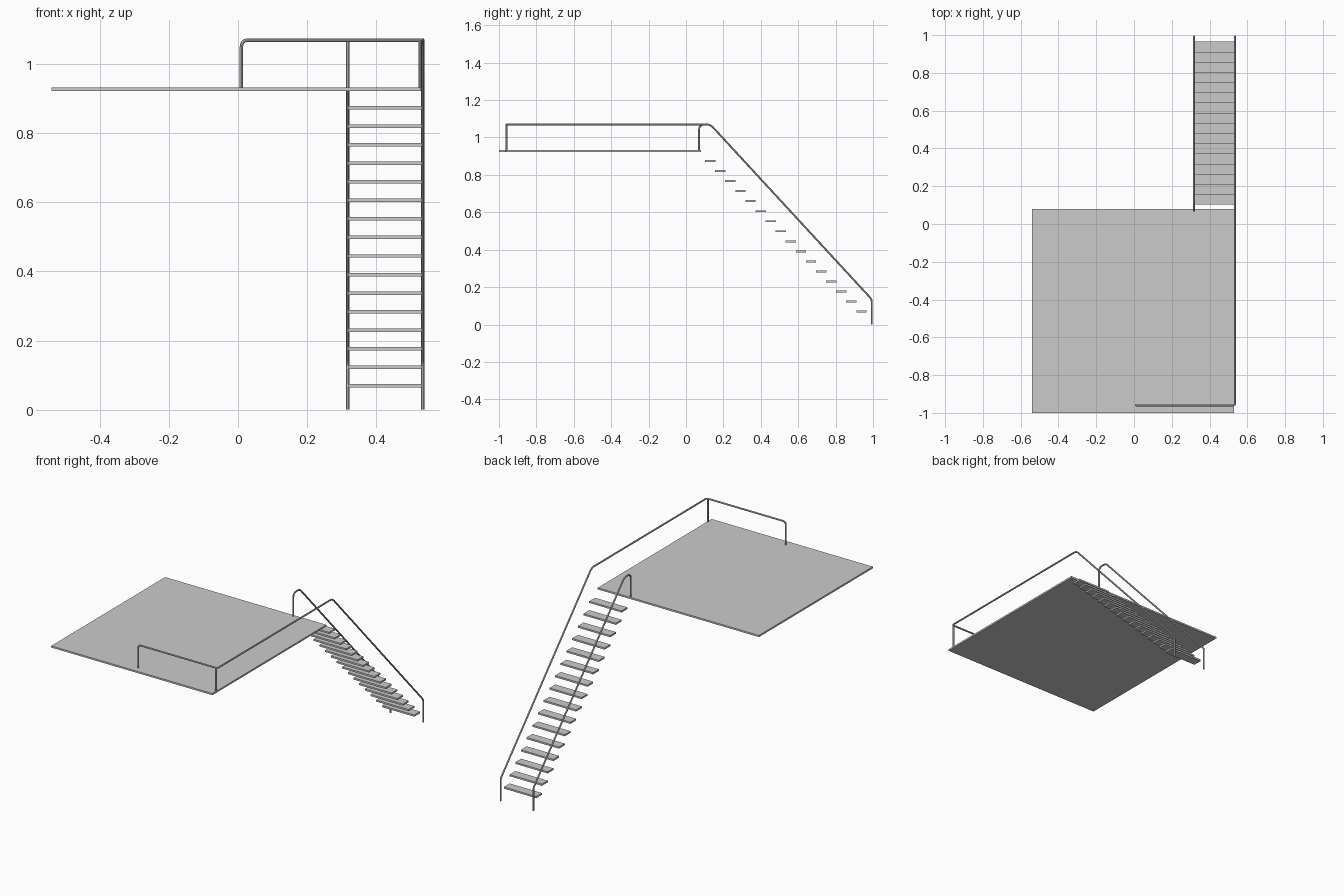
import bpy
from mathutils import Vector

if "Cube" in bpy.data.objects:
    bpy.data.objects.remove(bpy.data.objects["Cube"])

R = 0.005  # handrail tube radius


def box(name, lo, hi):
    lo, hi = Vector(lo), Vector(hi)
    bpy.ops.mesh.primitive_cube_add(size=1, location=(lo + hi) / 2)
    ob = bpy.context.object
    ob.name = name
    ob.scale = hi - lo
    bpy.ops.object.transform_apply(location=False, rotation=False, scale=True)
    return ob


def rounded(points, radii, steps=6):
    """Replace each inner corner by a short curved bend."""
    pts = [Vector(p) for p in points]
    out = [pts[0]]
    for a, b, c, r in zip(pts, pts[1:], pts[2:], radii):
        p = b + (a - b).normalized() * r
        q = b + (c - b).normalized() * r
        for i in range(steps + 1):
            t = i / steps
            out.append(p * (1 - t) ** 2 + b * 2 * t * (1 - t) + q * t ** 2)
    return out + [pts[-1]]


def tube(name, points, radii=(), radius=R):
    path = rounded(points, radii)
    cu = bpy.data.curves.new(name, 'CURVE')
    cu.dimensions = '3D'
    cu.bevel_depth = radius
    cu.bevel_resolution = 2
    cu.use_fill_caps = True
    sp = cu.splines.new('POLY')
    sp.points.add(len(path) - 1)
    for pt, co in zip(sp.points, path):
        pt.co = (*co, 1)
    ob = bpy.data.objects.new(name, cu)
    bpy.context.collection.objects.link(ob)
    bpy.ops.object.select_all(action='DESELECT')
    ob.select_set(True)
    bpy.context.view_layer.objects.active = ob
    bpy.ops.object.convert(target='MESH')
    bpy.ops.object.shade_smooth_by_angle()
    return bpy.context.object


# Landing platform
box("platform", (-0.54, -1.0, 0.922), (0.53, 0.08, 0.932))

# Floating treads
for i in range(16):
    y = 0.938 - i * 0.0539
    z = 0.069 + i * 0.0537
    box(f"tread_{i + 1:02d}", (0.318, y - 0.0275, z - 0.005),
        (0.533, y + 0.0275, z + 0.005))

# Inner stair handrail, bending down onto the platform
xl, xr, top = 0.318, 0.535, 1.07
tube("inner_handrail",
     [(xl, 0.993, 0), (xl, 0.993, 0.135), (xl, 0.13, top),
      (xl, 0.07, top), (xl, 0.07, 0.925)],
     (0.015, 0.022, 0.03))

# Outer handrail runs up the stair, along the platform side and round the front
tube("outer_handrail",
     [(xr, 0.993, 0), (xr, 0.993, 0.135), (xr, 0.13, top),
      (xr, -0.96, top), (0.01, -0.96, top), (0.01, -0.96, 0.925)],
     (0.015, 0.022, 0.012, 0.02))

# Corner post under the outer handrail
tube("corner_post", [(0.527, -0.96, 0.925), (0.527, -0.96, top)])
